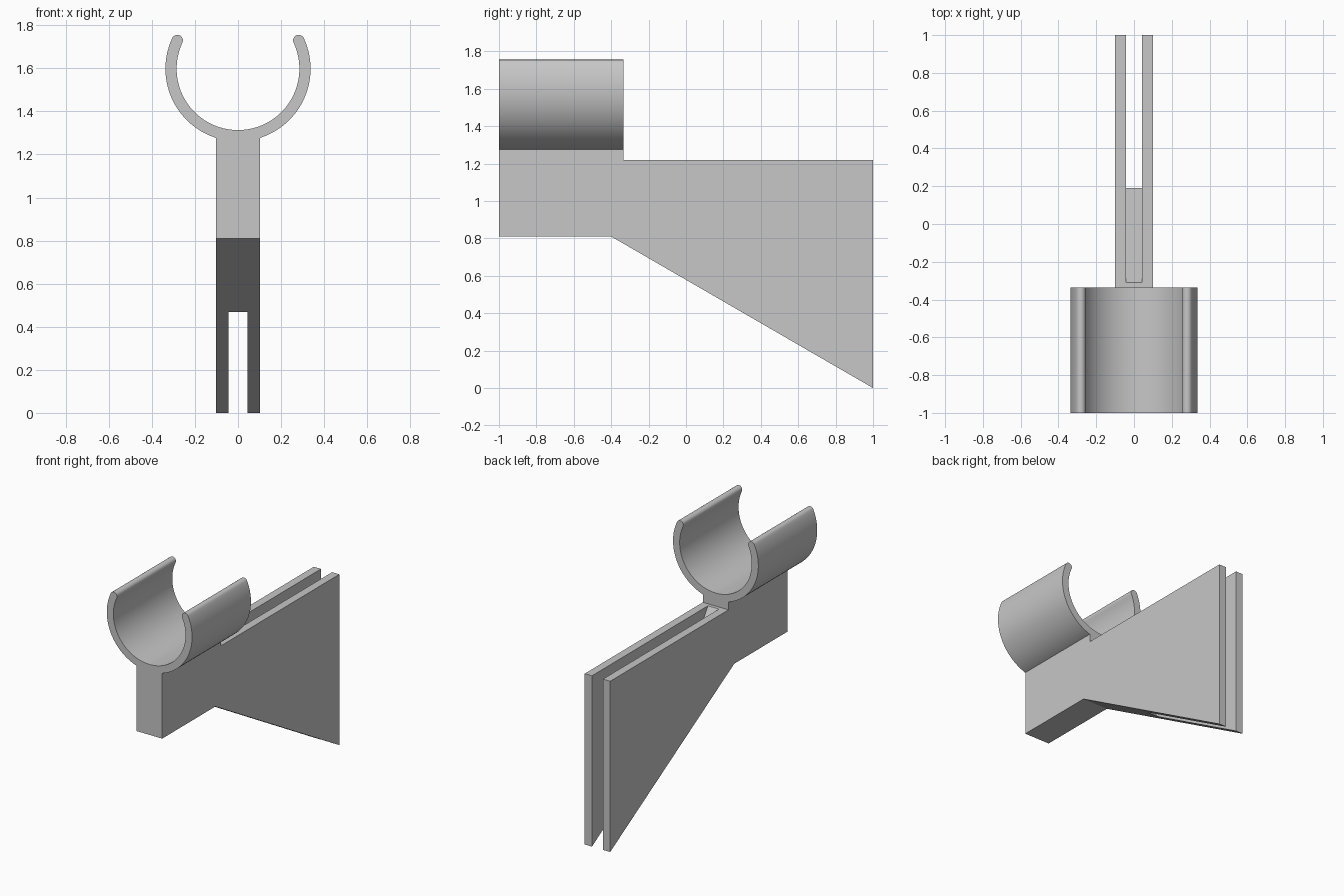
import bpy, bmesh, math
from mathutils import Vector

cube = bpy.data.objects.get("Cube")
if cube:
    bpy.data.objects.remove(cube, do_unlink=True)

GREY = (0.57, 0.57, 0.57, 1.0)
mat = bpy.data.materials.new("light grey")
mat.use_nodes = True
mat.diffuse_color = GREY
mat.node_tree.nodes["Principled BSDF"].inputs["Base Color"].default_value = GREY


def extrude_profile(name, points, sweep):
    """Fill a closed outline of 3D points and push it along the sweep vector."""
    bm = bmesh.new()
    face = bm.faces.new([bm.verts.new(p) for p in points])
    result = bmesh.ops.extrude_face_region(bm, geom=[face], use_keep_orig=True)
    moved = [g for g in result["geom"] if isinstance(g, bmesh.types.BMVert)]
    bmesh.ops.translate(bm, verts=moved, vec=Vector(sweep))
    bmesh.ops.recalc_face_normals(bm, faces=bm.faces)
    mesh = bpy.data.meshes.new(name)
    bm.to_mesh(mesh)
    bm.free()
    obj = bpy.data.objects.new(name, mesh)
    bpy.context.collection.objects.link(obj)
    mesh.materials.append(mat)
    return obj


def activate(obj):
    bpy.ops.object.select_all(action='DESELECT')
    obj.select_set(True)
    bpy.context.view_layer.objects.active = obj


def side_profile(name, half_width, outline):
    points = [(-half_width, y, z) for y, z in outline]
    return extrude_profile(name, points, (2 * half_width, 0, 0))


FRONT, CLIP_BACK = -1.0, -0.335

# Arm body: neck under the clip, widening into a tall wedge at the back
body = side_profile("bracket_body", 0.101, [
    (FRONT, 0.81), (-0.4, 0.81), (1, 0), (1, 1.22),
    (CLIP_BACK, 1.22), (CLIP_BACK, 1.29), (FRONT, 1.29)])

# Slot with a sloping floor that splits the wedge into two plates
cutter = side_profile("slot_cutter", 0.0435, [
    (-0.31, 1.22), (0.635, -0.2), (1.2, -0.2), (1.2, 1.4), (-0.31, 1.4)])
cutter.hide_render = True
slot = body.modifiers.new("slot", 'BOOLEAN')
slot.operation = 'DIFFERENCE'
slot.solver = 'EXACT'
slot.object = cutter
activate(body)
bpy.ops.object.modifier_apply(modifier="slot")
bpy.data.objects.remove(cutter, do_unlink=True)

# Open round clip with rounded lips
CENTRE_Z, OUTER, INNER = 1.598, 0.337, 0.285
MID, LIP = (OUTER + INNER) / 2, (OUTER - INNER) / 2
START, END = math.radians(155), math.radians(385)


def arc(cx, cz, radius, a0, a1, steps):
    return [(cx + radius * math.cos(a0 + (a1 - a0) * i / steps), FRONT,
             cz + radius * math.sin(a0 + (a1 - a0) * i / steps))
            for i in range(steps + 1)]


def lip(angle, a0):
    cx, cz = MID * math.cos(angle), CENTRE_Z + MID * math.sin(angle)
    return arc(cx, cz, LIP, a0, a0 + math.pi, 10)[1:-1]


outline = (arc(0, CENTRE_Z, OUTER, START, END, 64) + lip(END, END)
           + arc(0, CENTRE_Z, INNER, END, START, 64) + lip(START, START + math.pi))
clip = extrude_profile("round_clip", outline, (0, CLIP_BACK - FRONT, 0))
activate(clip)
bpy.ops.object.shade_smooth_by_angle(angle=math.radians(35))
